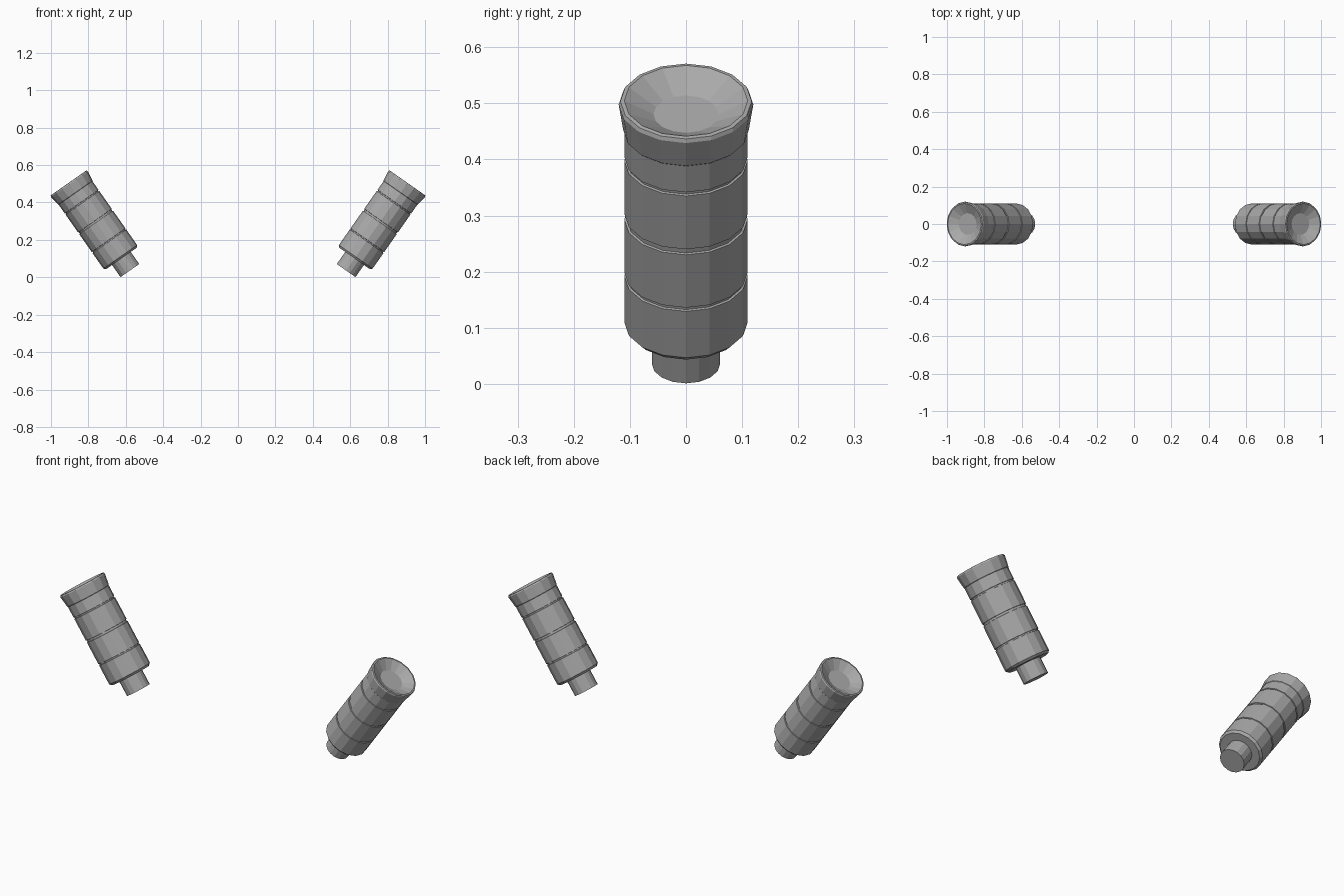
import bpy
import math
from mathutils import Matrix, Vector

old = bpy.data.objects.get("Cube")
if old:
    bpy.data.objects.remove(old, do_unlink=True)

SIDES = 16
TILT = math.radians(35)

grey = bpy.data.materials.new("plain grey")
grey.use_nodes = True
grey.diffuse_color = (0.4, 0.4, 0.4, 1)
grey.node_tree.nodes["Principled BSDF"].inputs["Base Color"].default_value = (0.4, 0.4, 0.4, 1)


def lathe(name, profile, side):
    """Spin (radius, height) points round the tilted thruster axis, capping both ends."""
    verts = [(r * math.cos(a), r * math.sin(a), h)
             for r, h in profile
             for a in (math.tau * i / SIDES for i in range(SIDES))]
    faces = [tuple(reversed(range(SIDES)))]
    for k in range(len(profile) - 1):
        for i in range(SIDES):
            j = (i + 1) % SIDES
            low, high = k * SIDES, (k + 1) * SIDES
            faces.append((low + i, low + j, high + j, high + i))
    top = (len(profile) - 1) * SIDES
    faces.append(tuple(range(top, top + SIDES)))
    mesh = bpy.data.meshes.new(name)
    mesh.from_pydata(verts, [], faces)
    place = Matrix.Translation(Vector((side * 0.578, 0, 0.036)))
    mesh.transform(place @ Matrix.Rotation(side * TILT, 4, 'Y'))
    mesh.materials.append(grey)
    obj = bpy.data.objects.new(name, mesh)
    bpy.context.collection.objects.link(obj)


# Barrel with chamfered foot and three shallow grooves
R = 0.11
barrel = [(0.1, 0.079), (R, 0.09)]
for h, half in ((0.195, 0.004), (0.32, 0.006), (0.446, 0.004)):
    barrel += [(R, h - half), (R - 0.004, h - half + 0.001),
               (R - 0.004, h + half - 0.001), (R, h + half)]
barrel.append((R, 0.508))

# Flared rim with a shallow dish sunk into its top
rim = [(0.108, 0.505), (0.112, 0.509), (0.12, 0.564), (0.117, 0.571),
       (0.11, 0.572), (0.058, 0.543)]

nozzle = [(0.061, 0), (0.061, 0.085)]

for side, label in ((1, "left"), (-1, "right")):
    lathe(label + "_barrel", barrel, side)
    lathe(label + "_flared_rim", rim, side)
    lathe(label + "_nozzle", nozzle, side)
